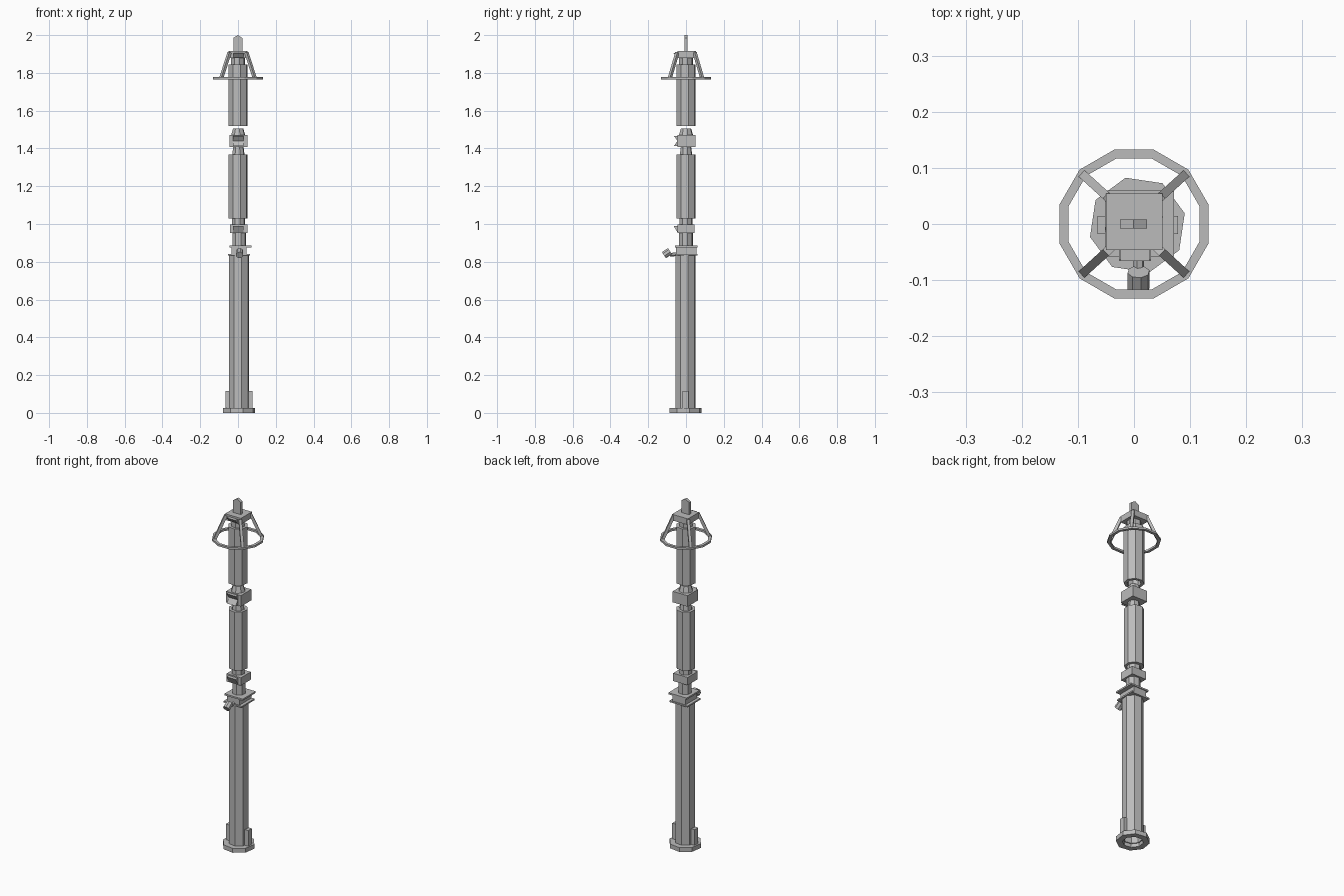
import bpy, bmesh, math
from mathutils import Vector, Matrix

cube = bpy.data.objects.get("Cube")
if cube:
    bpy.data.objects.remove(cube, do_unlink=True)

GREY = (0.5, 0.5, 0.5, 1)
metal = bpy.data.materials.new("grey metal")
metal.use_nodes = True
metal.diffuse_color = GREY
metal.node_tree.nodes["Principled BSDF"].inputs["Base Color"].default_value = GREY
PHASE = math.radians(14)


def finish(name, bm):
    bmesh.ops.recalc_face_normals(bm, faces=bm.faces)
    mesh = bpy.data.meshes.new(name)
    bm.to_mesh(mesh)
    bm.free()
    mesh.materials.append(metal)
    ob = bpy.data.objects.new(name, mesh)
    bpy.context.collection.objects.link(ob)
    return ob


def lathe(name, profile, centre=(0, 0), sides=8, phase=PHASE):
    """Closed (radius, z) profile turned into a hollow faceted ring."""
    bm = bmesh.new()
    rings = []
    for i in range(sides):
        a = phase + i * math.tau / sides
        rings.append([bm.verts.new((centre[0] + r * math.cos(a),
                                    centre[1] + r * math.sin(a), z)) for r, z in profile])
    n = len(profile)
    for i in range(sides):
        p, q = rings[i], rings[(i + 1) % sides]
        for j in range(n):
            k = (j + 1) % n
            bm.faces.new((p[j], q[j], q[k], p[k]))
    return finish(name, bm)


def tube(name, outer, inner, z0, z1, centre=(0, 0), **kw):
    return lathe(name, [(outer, z0), (outer, z1), (inner, z1), (inner, z0)], centre, **kw)


def rod(name, start, end, r1, r2, sides=8, phase=PHASE):
    """Solid faceted rod between two points."""
    start, end = Vector(start), Vector(end)
    axis = end - start
    mat = (Matrix.Translation((start + end) / 2)
           @ axis.to_track_quat('Z', 'Y').to_matrix().to_4x4() @ Matrix.Rotation(phase, 4, 'Z'))
    bm = bmesh.new()
    bmesh.ops.create_cone(bm, cap_ends=True, segments=sides, radius1=r1, radius2=r2,
                          depth=axis.length, matrix=mat)
    return finish(name, bm)


def box(name, x0, x1, y0, y1, z0, z1):
    size = Matrix.Diagonal((x1 - x0, y1 - y0, z1 - z0, 1))
    bm = bmesh.new()
    bmesh.ops.create_cube(bm, size=1, matrix=Matrix.Translation(
        ((x0 + x1) / 2, (y0 + y1) / 2, (z0 + z1) / 2)) @ size)
    return finish(name, bm)


def prism(name, points, direction):
    """Polygon pushed along a direction."""
    bm = bmesh.new()
    face = bm.faces.new([bm.verts.new(p) for p in points])
    new = bmesh.ops.extrude_face_region(bm, geom=[face], use_keep_orig=True)["geom"]
    bmesh.ops.translate(bm, vec=direction,
                        verts=[v for v in new if isinstance(v, bmesh.types.BMVert)])
    return finish(name, bm)


def lip(name, y, tip_y, z_tip, z_root, x0=-0.027, x1=0.03):
    """Wedge jutting from the front of a block."""
    prism(name, [(x0, y, z_tip), (x0, tip_y, z_tip), (x0, y, z_root)], (x1 - x0, 0, 0))


# Lower pipe on its foot ring
low = (0.006, -0.002)
tube("foot_ring", 0.087, 0.054, 0, 0.025, low)
tube("lower_pipe", 0.055, 0.048, 0.02, 0.84, low)
box("left_foot_fin", 0.05, 0.078, -0.018, 0.014, 0.02, 0.115)
box("right_foot_fin", -0.065, -0.04, -0.018, 0.014, 0.02, 0.115)

# Collar: two plates around a narrower core
box("collar_lower_plate", -0.052, 0.064, -0.058, 0.06, 0.833, 0.841)
box("collar_core", -0.035, 0.046, -0.052, 0.055, 0.84, 0.878)
box("collar_upper_plate", -0.046, 0.071, -0.058, 0.06, 0.876, 0.885)

# Spout at the front of the collar
rod("spout_stem", (0.008, -0.05, 0.84), (0.008, -0.085, 0.837), 0.01, 0.01, 6)
rod("spout", (0.008, -0.117, 0.835), (0.008, -0.085, 0.856), 0.02, 0.02)

# Necks, open pipes and lipped blocks going up
rod("lower_neck", (0.006, 0, 0.88), (0.006, 0, 0.96), 0.037, 0.037)
box("lower_block", -0.042, 0.05, -0.045, 0.045, 0.952, 0.997)
lip("lower_block_lip", -0.045, -0.066, 0.99, 0.955)
rod("lower_block_neck", (0.002, 0, 0.99), (0.002, 0, 1.07), 0.035, 0.035)
tube("middle_pipe", 0.052, 0.034, 1.03, 1.367, (0, 0.001))
rod("upper_neck", (0.002, 0, 1.33), (0.002, 0, 1.41), 0.038, 0.028)
box("upper_block", -0.045, 0.05, -0.045, 0.05, 1.407, 1.47)
lip("upper_block_top_lip", -0.045, -0.064, 1.467, 1.44)
lip("upper_block_bottom_lip", -0.045, -0.064, 1.412, 1.44)
rod("upper_block_neck", (0.001, 0, 1.465), (0.001, 0, 1.505), 0.04, 0.028)
tube("upper_pipe", 0.053, 0.036, 1.52, 1.845, (0, 0))
rod("top_neck", (0, 0, 1.56), (0, 0, 1.89), 0.037, 0.037)

# Cap with front lip and pointed blade
box("cap", -0.05, 0.051, -0.046, 0.054, 1.88, 1.915)
lip("cap_lip", -0.046, -0.066, 1.905, 1.882, -0.024, 0.028)
prism("blade", [(-0.025, -0.008, 1.9), (0.023, -0.008, 1.9), (0.023, -0.008, 1.985),
                (-0.001, -0.008, 2.0), (-0.025, -0.008, 1.985)], (0, 0.016, 0))

# Twelve-sided hoop hung from the cap corners
tube("hoop", 0.137, 0.121, 1.766, 1.777, sides=12, phase=math.pi / 12)
for side, sx in (("left", 1), ("right", -1)):
    for end, sy in (("front", -1), ("back", 1)):
        rod(f"{end}_{side}_strut", (0.09 * sx, 0.087 * sy, 1.768),
            (0.045 * sx, 0.046 * sy, 1.908), 0.011, 0.011, 4, math.pi / 4)
